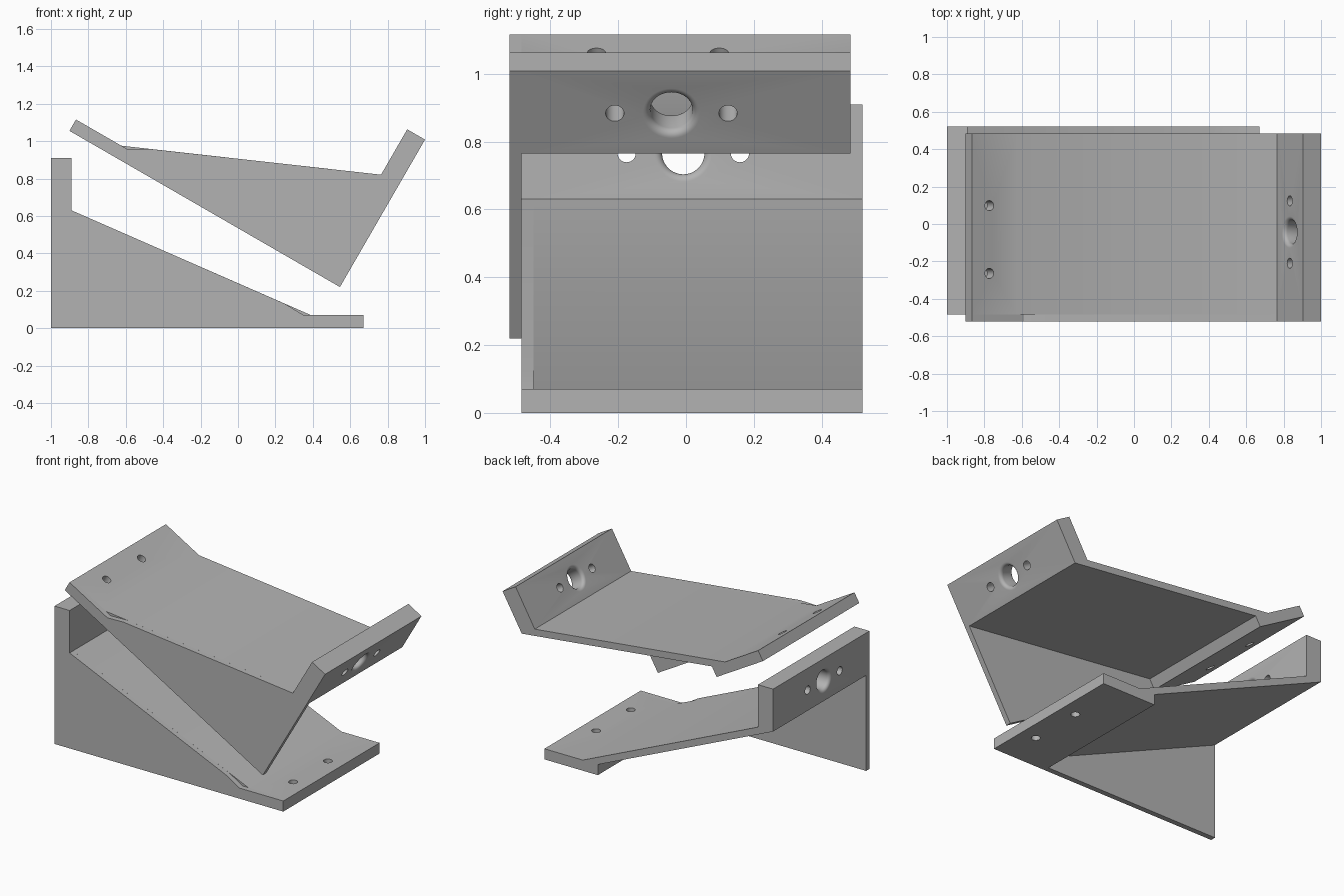
import bpy, bmesh, math
from mathutils import Matrix

cube = bpy.data.objects.get("Cube")
if cube:
    bpy.data.objects.remove(cube, do_unlink=True)

grey = bpy.data.materials.new("light_grey")
grey.use_nodes = True
COLOUR = (0.45, 0.45, 0.45, 1)
grey.diffuse_color = COLOUR
grey.node_tree.nodes["Principled BSDF"].inputs["Base Color"].default_value = COLOUR


def add_object(name, bm):
    bmesh.ops.recalc_face_normals(bm, faces=bm.faces)
    mesh = bpy.data.meshes.new(name)
    bm.to_mesh(mesh)
    bm.free()
    mesh.materials.append(grey)
    obj = bpy.data.objects.new(name, mesh)
    bpy.context.scene.collection.objects.link(obj)
    return obj


def extrude_profile(name, points, y0, y1):
    """Side profile in x-z, extruded along y."""
    bm = bmesh.new()
    face = bm.faces.new([bm.verts.new((x, y0, z)) for x, z in points])
    out = bmesh.ops.extrude_face_region(bm, geom=[face])
    moved = [v for v in out["geom"] if isinstance(v, bmesh.types.BMVert)]
    bmesh.ops.translate(bm, verts=moved, vec=(0, y1 - y0, 0))
    return add_object(name, bm)


def revolved_cutter(name, profile, matrix, sides):
    """Closed solid from (radius, height) rings around z, placed by a matrix."""
    bm = bmesh.new()
    rings = []
    for r, h in profile:
        angles = [math.tau * i / sides for i in range(sides)]
        rings.append([bm.verts.new((r * math.cos(a), r * math.sin(a), h)) for a in angles])
    for low, high in zip(rings, rings[1:]):
        for i in range(sides):
            j = (i + 1) % sides
            bm.faces.new((low[i], low[j], high[j], high[i]))
    bm.faces.new(rings[0])
    bm.faces.new(rings[-1])
    bm.transform(matrix)
    return add_object(name, bm)


def add_boolean(obj, other, operation):
    mod = obj.modifiers.new(other.name, "BOOLEAN")
    mod.operation = operation
    mod.solver = "EXACT"
    mod.object = other
    other.hide_render = True


# Bent plate: upright flange, sloped slab and flat foot
FRONT, INNER, BACK = -0.485, -0.45, 0.52
plate = extrude_profile("lower_bracket", [
    (-1, 0.63), (-1, 0.91), (-0.89, 0.91), (-0.89, 0.63), (0.39, 0.07),
    (0.67, 0.07), (0.67, 0), (0.28, 0), (0.28, 0.07)], INNER, BACK)

# Thin side wall with a small relief at the foot bend
wall = extrude_profile("side_wall", [
    (-1, 0), (-1, 0.91), (-0.89, 0.91), (-0.89, 0.63), (0.25, 0.131),
    (0.35, 0.07), (0.67, 0.07), (0.67, 0)], FRONT, INNER)
add_boolean(plate, wall, "UNION")

# Flange holes: a wide rounded one between two small ones
helpers = [wall]
HOLE_Y, HOLE_Z, SMALL, WIDE, ROUND, HALF = -0.008, 0.766, 0.027, 0.0625, 0.022, 0.055
flange = Matrix.Translation((-0.945, HOLE_Y, HOLE_Z)) @ Matrix.Rotation(math.pi / 2, 4, "Y")
flare = []
for i in range(7):
    a = i * math.pi / 12
    flare.append((WIDE + ROUND * (1 - math.cos(a)), HALF - ROUND + ROUND * math.sin(a)))
flare.append((flare[-1][0], HALF + 0.02))
wide_profile = [(r, -h) for r, h in reversed(flare)] + flare
helpers.append(revolved_cutter("wide_hole_cutter", wide_profile, flange, 48))
straight = [(SMALL, -0.1), (SMALL, 0.1)]
for side in (-1, 1):
    place = Matrix.Translation((0, side * 0.167, 0)) @ flange
    helpers.append(revolved_cutter("flange_hole_cutter", straight, place, 32))

# Foot holes
for side in (-1, 1):
    place = Matrix.Translation((0.563, -0.048 + side * 0.181, 0.035))
    helpers.append(revolved_cutter("foot_hole_cutter", straight, place, 32))
for cutter in helpers[1:]:
    add_boolean(plate, cutter, "DIFFERENCE")

# Bake the cuts, then drop the helpers
graph = bpy.context.evaluated_depsgraph_get()
baked = bpy.data.meshes.new_from_object(plate.evaluated_get(graph))
plate.modifiers.clear()
plate.data = baked
for helper in helpers:
    bpy.data.objects.remove(helper, do_unlink=True)

# Upper bracket: mirrored copy, tilted above the lower one
c, s = math.cos(math.radians(30)), math.sin(math.radians(30))
tilt = Matrix(((-c, 0, s, 0.545), (0, 1, 0, -0.035), (s, 0, c, 0.22), (0, 0, 0, 1)))
upper = bpy.data.objects.new("upper_bracket", baked.copy())
bpy.context.scene.collection.objects.link(upper)
upper.data.transform(tilt @ Matrix.Translation((1, 0, 0)))
upper.data.flip_normals()

bpy.ops.object.select_all(action="DESELECT")
for obj in (plate, upper):
    obj.select_set(True)
bpy.context.view_layer.objects.active = plate
bpy.ops.object.shade_smooth_by_angle(angle=math.radians(25))
